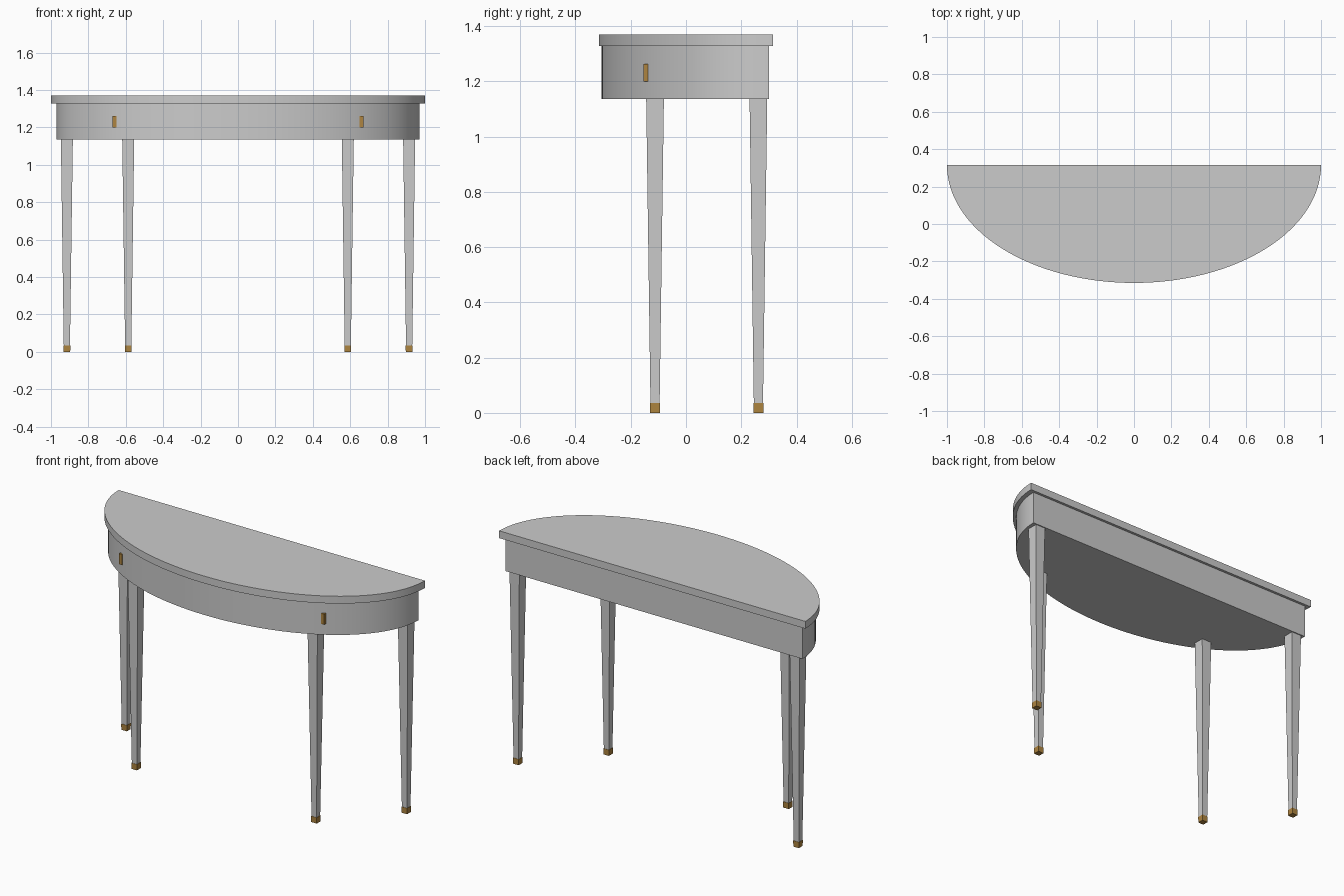
import bpy, bmesh, math

cube = bpy.data.objects.get("Cube")
if cube:
    bpy.data.objects.remove(cube, do_unlink=True)


def material(name, rgb):
    mat = bpy.data.materials.new(name)
    mat.use_nodes = True
    mat.diffuse_color = (*rgb, 1)
    mat.node_tree.nodes["Principled BSDF"].inputs["Base Color"].default_value = (*rgb, 1)
    return mat


GREY = material("light grey paint", (0.6, 0.6, 0.6))
BRASS = material("aged brass", (0.42, 0.23, 0.05))


def finish(name, bm, mat):
    bmesh.ops.recalc_face_normals(bm, faces=bm.faces)
    mesh = bpy.data.meshes.new(name)
    bm.to_mesh(mesh)
    bm.free()
    mesh.materials.append(mat)
    obj = bpy.data.objects.new(name, mesh)
    bpy.context.collection.objects.link(obj)
    return obj


def half_ellipse_slab(name, rx, depth, back, z0, z1, segments=64):
    """Flat-backed slab with an elliptical front."""
    bm = bmesh.new()
    angles = [math.pi * i / segments for i in range(segments + 1)]
    ring = [bm.verts.new((-rx * math.cos(a), back - depth * math.sin(a), z0)) for a in angles]
    base = bm.faces.new(ring)
    top = bmesh.ops.extrude_face_region(bm, geom=[base])["geom"]
    bmesh.ops.translate(bm, vec=(0, 0, z1 - z0),
                        verts=[v for v in top if isinstance(v, bmesh.types.BMVert)])
    obj = finish(name, bm, GREY)
    bpy.ops.object.select_all(action='DESELECT')
    obj.select_set(True)
    bpy.context.view_layer.objects.active = obj
    bpy.ops.object.shade_smooth_by_angle(angle=math.radians(30))


def tapered_block(name, x, y, z0, z1, low, high, mat):
    """Box whose (x, y) size changes from low to high."""
    bm = bmesh.new()
    bmesh.ops.create_cube(bm, size=1)
    for v in bm.verts:
        size, z = (high, z1) if v.co.z > 0 else (low, z0)
        v.co = (x + v.co.x * size[0], y + v.co.y * size[1], z)
    finish(name, bm, mat)


# Top and apron
half_ellipse_slab("table_top", 1.0, 0.63, 0.315, 1.327, 1.37)
half_ellipse_slab("apron", 0.97, 0.605, 0.30, 1.135, 1.327)

# Legs, brass feet and drawer handles, mirrored left and right
for side, s in (("left", 1), ("right", -1)):
    for row, x, y in (("front", 0.587, -0.112), ("back", 0.915, 0.262)):
        tapered_block(f"{row}_{side}_leg", s * x, y, 0.03, 1.137,
                      (0.033, 0.033), (0.064, 0.064), GREY)
        tapered_block(f"{row}_{side}_foot", s * x, y, 0, 0.035,
                      (0.036, 0.036), (0.037, 0.037), BRASS)
    tapered_block(f"{side}_handle", s * 0.66, -0.141, 1.2, 1.262,
                  (0.02, 0.025), (0.02, 0.025), BRASS)
